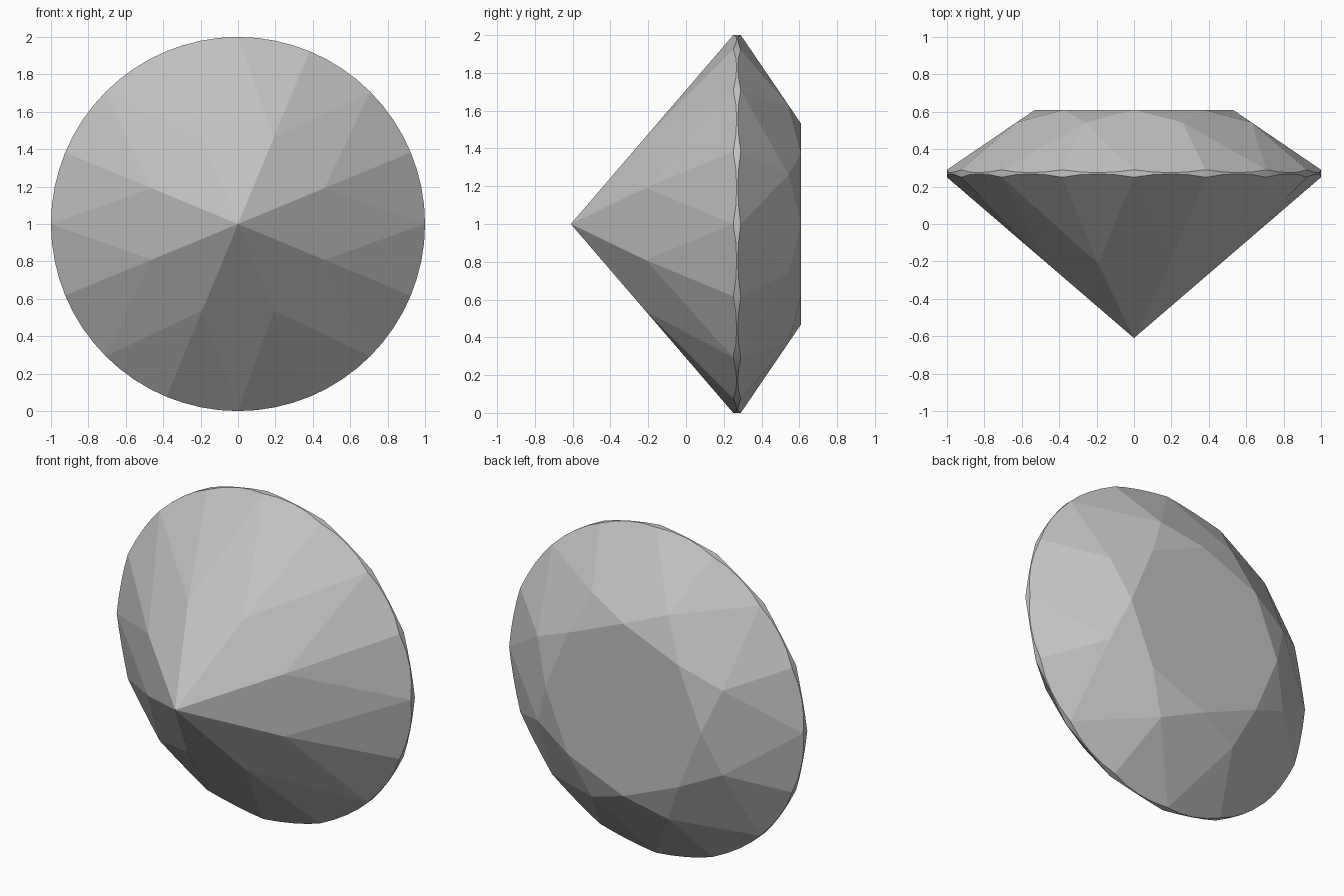
import bpy, bmesh
from math import sin, cos, pi, radians

cube = bpy.data.objects.get("Cube")
if cube:
    bpy.data.objects.remove(cube)

STEP = pi / 8        # sixteenth of a turn: spacing of the girdle corners
SUB = 4              # girdle segments between two corners
TIP, TABLE = -0.61, 0.61
LOW, HIGH = 0.25, 0.29   # girdle edges at the corners
TABLE_R = 0.53

bm = bmesh.new()


def vert(radius, angle, y):
    return bm.verts.new((radius * cos(angle), y, 1 + radius * sin(angle)))


def main_plane(radius, r0, y0, y1):
    """Height of a main facet's plane at its side corner."""
    return y0 + (y1 - y0) * (radius * cos(STEP) - r0) / (1 - r0)


def girdle_ring(edge, radius, y):
    """Scalloped edge where the half facets' planes cut the round girdle."""
    inner = radius * cos(STEP / 2)
    ring = []
    for i in range(16 * SUB):
        off = (i % SUB) / SUB * STEP - STEP / 2
        t = (cos(off) - inner) / (cos(STEP / 2) - inner)
        ring.append(vert(1, i * STEP / SUB, y + (edge - y) * t))
    return ring


def cut_side(ring, radius, y, inner):
    """Eight main kites and sixteen half facets; returns the side corners."""
    n = len(ring)
    side = [vert(radius, (2 * k + 1) * STEP, y) for k in range(8)]
    for k in range(8):
        bm.faces.new((inner[k], side[k - 1], ring[2 * k * SUB], side[k]))
        for j in (2 * k, 2 * k + 1):
            arc = [ring[(j * SUB + s) % n] for s in range(SUB + 1)]
            bm.faces.new([side[k]] + arc)
    return side


# Pavilion: facets meeting at the pointed tip
PAV_R = 0.5
pav_y = main_plane(PAV_R, 0, TIP, LOW)
low_ring = girdle_ring(LOW, PAV_R, pav_y)
tip = vert(0, 0, TIP)
cut_side(low_ring, PAV_R, pav_y, [tip] * 8)

# Crown: kites, half facets, star facets and the flat table
CROWN_R = 0.68
crown_y = main_plane(CROWN_R, TABLE_R, TABLE, HIGH)
high_ring = girdle_ring(HIGH, CROWN_R, crown_y)
table = [vert(TABLE_R, 2 * k * STEP, TABLE) for k in range(8)]
stars = cut_side(high_ring, CROWN_R, crown_y, table)
for k in range(8):
    bm.faces.new((table[k], stars[k], table[(k + 1) % 8]))
bm.faces.new(table)

# Girdle: thin band joining crown and pavilion
for i in range(16 * SUB):
    bm.faces.new((low_ring[i - 1], low_ring[i], high_ring[i], high_ring[i - 1]))

bmesh.ops.recalc_face_normals(bm, faces=bm.faces)
mesh = bpy.data.meshes.new("cut_gem")
bm.to_mesh(mesh)
bm.free()

gem = bpy.data.objects.new("cut_gem", mesh)
bpy.context.collection.objects.link(gem)

# Plain grey stone
grey = bpy.data.materials.new("stone_grey")
grey.use_nodes = True
colour = (0.55, 0.55, 0.55, 1)
grey.diffuse_color = colour
grey.node_tree.nodes["Principled BSDF"].inputs["Base Color"].default_value = colour
mesh.materials.append(grey)

# Round the girdle band while every facet edge stays crisp
bpy.ops.object.select_all(action='DESELECT')
gem.select_set(True)
bpy.context.view_layer.objects.active = gem
bpy.ops.object.shade_smooth_by_angle(angle=radians(6.5))
